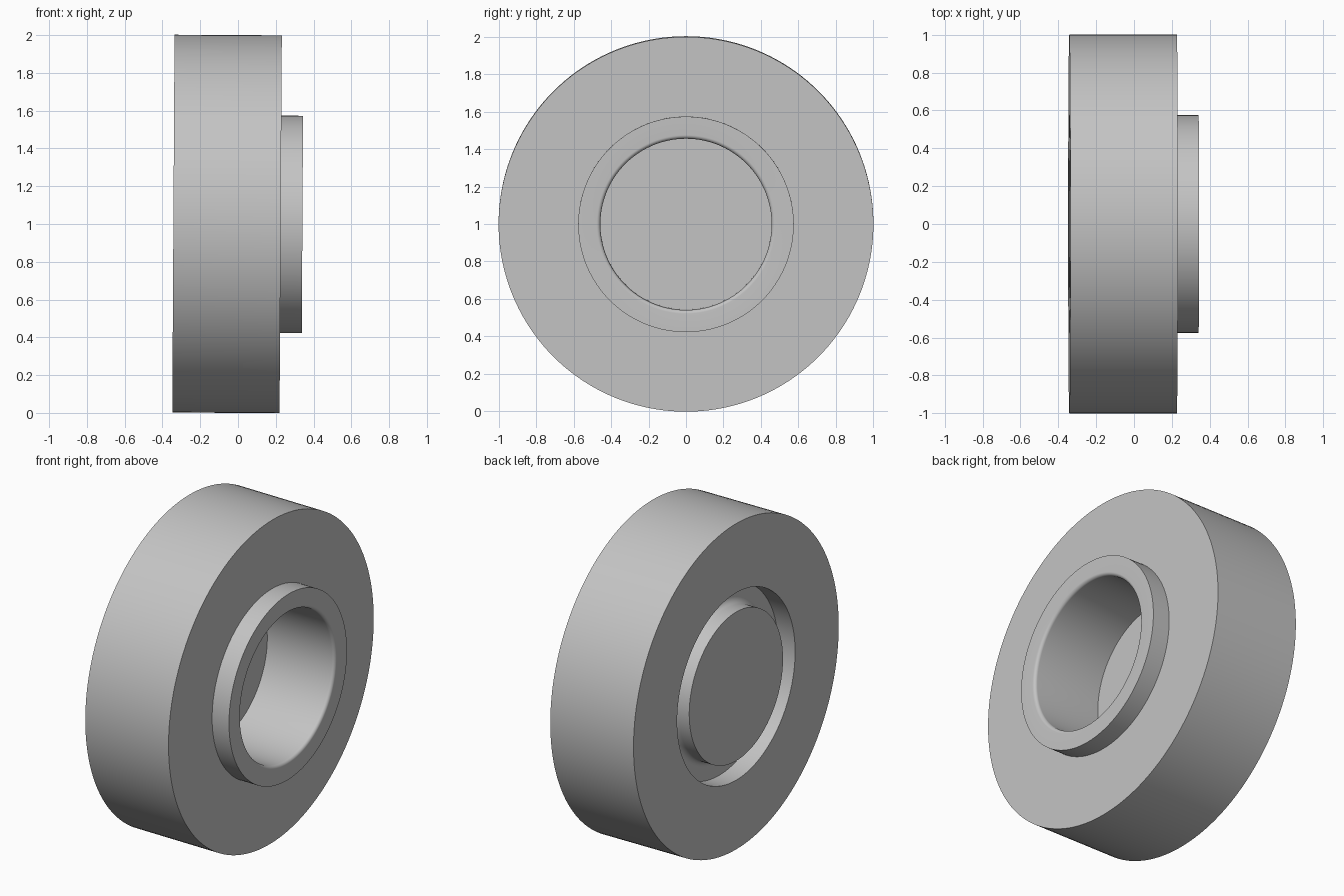
import bpy
import bmesh
from math import sin, cos, pi, radians
from mathutils import Matrix, Vector

cube = bpy.data.objects.get("Cube")
if cube:
    bpy.data.objects.remove(cube, do_unlink=True)

# Main dimensions along the axis (x) and radii
BACK, FRONT, LIP = -0.342, 0.226, 0.341
BORE_FLOOR, GROOVE_FLOOR = -0.12, -0.227
OUTER, COLLAR, BORE = 1.0, 0.575, 0.457
STEPS = 160


def fillet(floor_x, radius, size, count=8):
    """Quarter arc from the wall at this radius to the face at floor_x."""
    cx, cr = floor_x - size, radius + size
    angles = [pi / 2 * i / count for i in range(count + 1)]
    return [(cx + size * sin(a), cr - size * cos(a)) for a in angles]


# Closed half section: plug, groove, body, collar, blind bore
profile = [(BACK, 0), (BACK, BORE)]
profile += fillet(GROOVE_FLOOR, BORE, 0.04)
profile += [(GROOVE_FLOOR, COLLAR), (BACK, COLLAR), (BACK, OUTER),
            (FRONT, OUTER), (FRONT, COLLAR), (LIP, COLLAR)]
profile += reversed(fillet(LIP, BORE, 0.02))
profile += [(BORE_FLOOR, BORE), (BORE_FLOOR, 0)]

# Turn the section around the axis
bm = bmesh.new()
verts = [bm.verts.new((x, 0, r)) for x, r in profile]
edges = [bm.edges.new(pair) for pair in zip(verts, verts[1:])]
bmesh.ops.spin(bm, geom=verts + edges, cent=(0, 0, 0), axis=(1, 0, 0),
               angle=2 * pi, steps=STEPS)
bmesh.ops.remove_doubles(bm, verts=bm.verts, dist=0.0001)
bmesh.ops.recalc_face_normals(bm, faces=bm.faces)

# Slight lean, then raise onto the ground
lean = Matrix.Rotation(0.006, 4, 'Y')
bmesh.ops.transform(bm, matrix=Matrix.Translation(Vector((0, 0, 1))) @ lean,
                    verts=bm.verts)

mesh = bpy.data.meshes.new("collared_wheel")
bm.to_mesh(mesh)
bm.free()
wheel = bpy.data.objects.new("collared_wheel", mesh)
bpy.context.collection.objects.link(wheel)

# Plain grey
grey = bpy.data.materials.new("light_grey")
grey.use_nodes = True
colour = (0.55, 0.55, 0.55, 1)
grey.diffuse_color = colour
grey.node_tree.nodes["Principled BSDF"].inputs["Base Color"].default_value = colour
mesh.materials.append(grey)

# Smooth walls with sharp rims
bpy.ops.object.select_all(action='DESELECT')
wheel.select_set(True)
bpy.context.view_layer.objects.active = wheel
bpy.ops.object.shade_smooth_by_angle(angle=radians(30))
